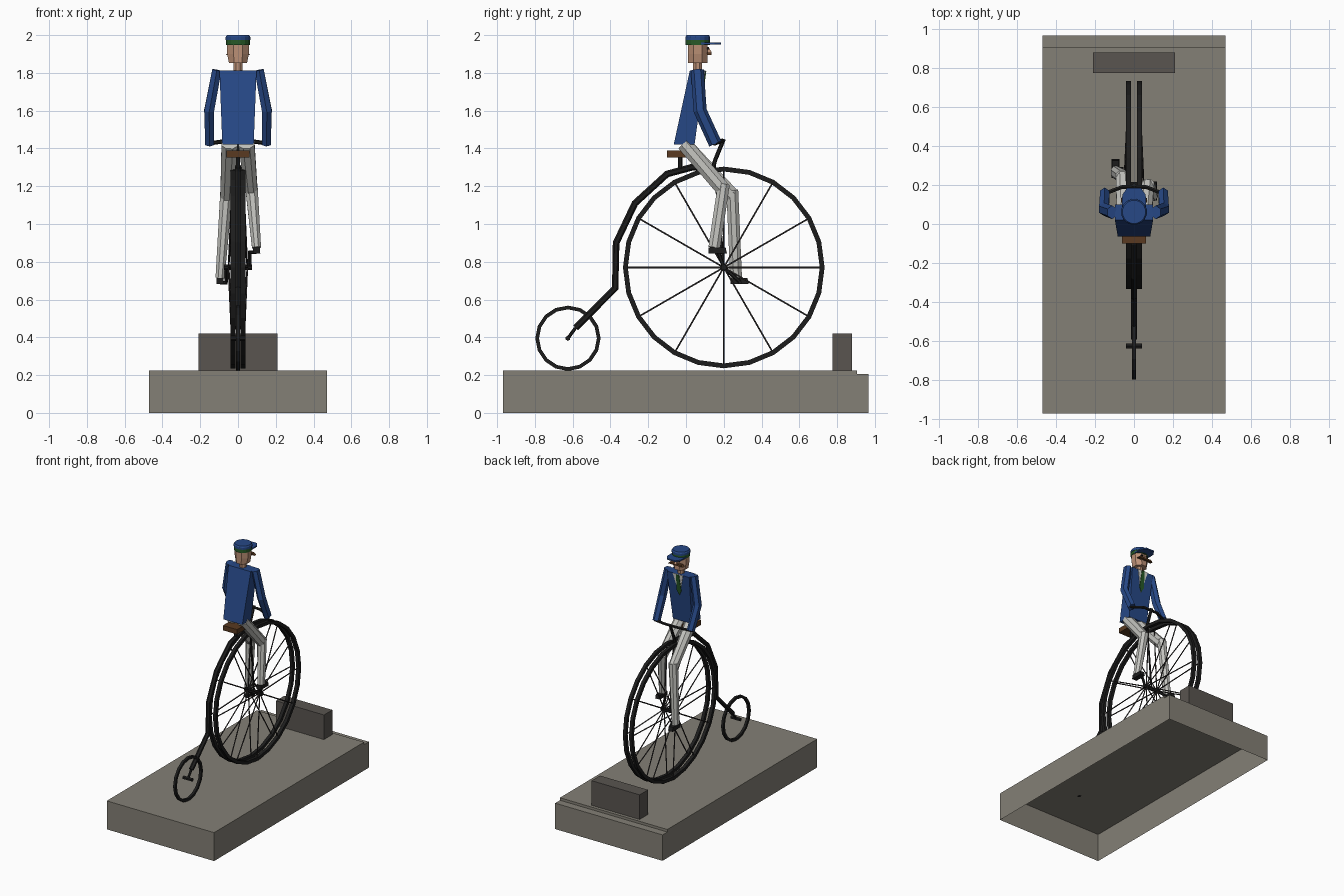
import bpy, bmesh, math
from mathutils import Vector

cube = bpy.data.objects.get("Cube")
if cube:
    bpy.data.objects.remove(cube, do_unlink=True)


def material(name, r, g, b):
    m = bpy.data.materials.new(name)
    m.use_nodes = True
    m.diffuse_color = (r, g, b, 1)
    m.node_tree.nodes["Principled BSDF"].inputs["Base Color"].default_value = (r, g, b, 1)
    return m


STONE = material("stone grey", .23, .215, .18)
PLAQUE = material("dark plaque", .1, .09, .08)
BLUE = material("jacket blue", .02, .065, .24)
CLOTH = material("trouser grey", .55, .55, .52)
SKIN = material("skin", .5, .28, .18)
BROWN = material("leather brown", .1, .042, .015)
GREEN = material("green", .02, .1, .02)
BLACK = material("black", .012, .012, .012)
WHITE = material("shirt white", .7, .7, .66)
STEEL = material("spoke steel", .04, .035, .035)


def finish(name, bm, mat):
    bmesh.ops.recalc_face_normals(bm, faces=bm.faces)
    mesh = bpy.data.meshes.new(name)
    bm.to_mesh(mesh)
    bm.free()
    mesh.materials.append(mat)
    obj = bpy.data.objects.new(name, mesh)
    bpy.context.collection.objects.link(obj)
    return obj


def add_sweep(bm, points, rx, rz=None, sides=6, closed=False):
    """Sweep a polygon along a path; rx may be a list with one radius per point."""
    pts = [Vector(p) for p in points]
    n = len(pts)
    radii = rx if isinstance(rx, list) else [rx] * n
    rings = []
    for i, p in enumerate(pts):
        a = pts[i - 1] if i or closed else p
        b = pts[(i + 1) % n] if i < n - 1 or closed else p
        t = ((p - a).normalized() + (b - p).normalized()).normalized()
        ref = Vector((0, 1, 0)) if abs(t.x) > .8 else Vector((1, 0, 0))
        s = (ref - t * ref.dot(t)).normalized()
        u = t.cross(s)
        ring = []
        for k in range(sides):
            ang = math.tau * (k + .5) / sides
            ring.append(bm.verts.new(p + s * math.cos(ang) * radii[i]
                                     + u * math.sin(ang) * (rz or radii[i])))
        rings.append(ring)
    for i in range(n if closed else n - 1):
        r0, r1 = rings[i], rings[(i + 1) % n]
        for k in range(sides):
            j = (k + 1) % sides
            bm.faces.new((r0[k], r0[j], r1[j], r1[k]))
    if not closed:
        bm.faces.new(rings[0])
        bm.faces.new(rings[-1])


def sweep(name, mat, points, rx, **kw):
    bm = bmesh.new()
    add_sweep(bm, points, rx, **kw)
    return finish(name, bm, mat)


def prism(name, mat, points, offset, open_bottom=False):
    """Polygon extruded by a vector."""
    bm = bmesh.new()
    lo = [bm.verts.new(p) for p in points]
    hi = [bm.verts.new(Vector(p) + Vector(offset)) for p in points]
    bm.faces.new(lo)
    bm.faces.new(hi)
    for i in range(len(lo)):
        j = (i + 1) % len(lo)
        bm.faces.new((lo[i], lo[j], hi[j], hi[i]))
    bmesh.ops.recalc_face_normals(bm, faces=bm.faces)
    if open_bottom:
        bmesh.ops.delete(bm, geom=[f for f in bm.faces if f.normal.z < -.9], context='FACES')
    return finish(name, bm, mat)


def block(name, mat, low, high, cx=0):
    """Tapered box: low and high are (z, half width, y back, y front)."""
    bm = bmesh.new()
    for z, w, y0, y1 in (low, high):
        for x, y in ((-w, y0), (w, y0), (w, y1), (-w, y1)):
            bm.verts.new((cx + x, y, z))
    bmesh.ops.convex_hull(bm, input=bm.verts)
    bmesh.ops.dissolve_limit(bm, angle_limit=.01, verts=bm.verts, edges=bm.edges)
    return finish(name, bm, mat)


def circle(x, cy, cz, r, n):
    return [(x, cy + r * math.cos(math.tau * i / n), cz + r * math.sin(math.tau * i / n))
            for i in range(n)]


# Plinth, hollow underneath, with a low step at one end
steps = [(-.97, 0), (-.97, .225), (.905, .225), (.905, .205), (.965, .205), (.965, 0)]
prism("plinth", STONE, [(-.47, y, z) for y, z in steps], (.94, 0, 0), open_bottom=True)
block("plaque", PLAQUE, (.225, .21, .775, .88), (.42, .21, .775, .88))

# Big double wheel: two rims with slanting spokes
HY, HZ = .2, .77
for side, x in (("left", 1), ("right", -1)):
    sweep(f"big_rim_{side}", BLACK, circle(.027 * x, HY, HZ, .521, 24),
          .018, rz=.018, sides=4, closed=True)
    bm = bmesh.new()
    for _, y, z in circle(0, HY, HZ, .515, 12):
        add_sweep(bm, [(.05 * x, HY, HZ), (.027 * x, y, z)], .0045, sides=5)
    finish(f"spokes_{side}", bm, STEEL)
sweep("axle", BLACK, [(-.075, HY, HZ), (.075, HY, HZ)], .016, sides=8)

# Small wheel and its axle
SY, SZ = -.625, .395
sweep("small_rim", BLACK, circle(0, SY, SZ, .163, 16), .014, sides=4, closed=True)
sweep("small_axle", BLACK, [(-.04, SY, SZ), (.04, SY, SZ)], .014, sides=6)

# Frame
spine = [(.13, 1.3), (.03, 1.3), (-.1, 1.265), (-.27, 1.11), (-.37, .9), (-.375, .66), (-.585, .45)]
sweep("backbone", BLACK, [(0, y, z) for y, z in spine], .018, sides=6)
sweep("rear_fork", BLACK, [(0, -.585, .45), (0, SY, SZ)], .009)
sweep("front_fork", BLACK, [(0, .15, 1.32), (0, HY, HZ)], .007)
sweep("steering_stem", BLACK, [(0, .14, 1.29), (0, .155, 1.34), (0, .2, 1.45)], .011)
sweep("handlebar", BLACK, [(-.165, .15, 1.425), (-.06, .19, 1.44), (.06, .19, 1.44), (.165, .15, 1.425)], .011)
block("seat", BROWN, (1.352, .062, -.1, .04), (1.39, .062, -.1, .04))
sweep("seat_post", BLACK, [(0, -.03, 1.27), (0, -.03, 1.36)], .012)

# Legs, shoes and cranks: one pedal up, one down
limbs = (("left", 1, (.07, .2, 1.18), (.098, .15, .875)),
         ("right", -1, (-.06, .245, 1.15), (-.095, .265, .715)))
for side, x, knee, ankle in limbs:
    bm = bmesh.new()
    add_sweep(bm, [(.045 * x, -.01, 1.425), knee], [.046, .036], sides=8, rz=.042)
    add_sweep(bm, [Vector(knee) + Vector((0, 0, .03)), ankle], [.036, .026], sides=8, rz=.034)
    finish(f"{side}_leg", bm, CLOTH)
    ax, ay, az = ankle
    block(f"{side}_shoe", BLACK, (az - .032, .02, ay - .03, ay + .067),
          (az, .018, ay - .03, ay + .06), cx=ax)
    sweep(f"{side}_crank", BLACK, [(.062 * x, HY, HZ), (.062 * x, ay + .02, az - .02)], .01)
    sweep(f"{side}_pedal", BLACK, [(.055 * x, ay + .02, az - .025), (ax, ay + .02, az - .025)], .009)
    # Arm, bent at the elbow
    sweep(f"{side}_arm", BLUE, [(.112 * x, .06, 1.815), (.153 * x, .075, 1.6), (.15 * x, .155, 1.425)],
          [.028, .03, .027], rz=.035, sides=6)

# Jacket, shirt front and tie
block("jacket", BLUE, (1.42, .083, -.065, .045), (1.812, .098, .02, .1))


def on_chest(x, z, lift):
    return (x, .045 + .055 * (z - 1.42) / .392 + lift, z)


def chest_plate(name, mat, outline, lift):
    prism(name, mat, [on_chest(x, z, lift) for x, z in outline], (0, .004, 0))


chest_plate("shirt_front", WHITE, [(-.045, 1.812), (.045, 1.812), (0, 1.64)], 0)
chest_plate("tie", GREEN, [(-.012, 1.81), (.012, 1.81), (.02, 1.68), (0, 1.64), (-.02, 1.68)], .004)

# Head, moustache and cap
CY = .062
sweep("neck", SKIN, [(0, CY, 1.8), (0, CY, 1.86)], .026, sides=8)
sweep("head", SKIN, [(0, CY, 1.852), (0, CY, 1.9), (0, CY, 1.955)], [.052, .062, .064], rz=.057, sides=8)
block("nose", SKIN, (1.908, .01, .1, .136), (1.938, .006, .1, .12))
block("moustache", BROWN, (1.895, .066, .11, .134), (1.909, .05, .11, .134))
for x in (-.022, .022):
    block("eye", BLACK, (1.924, .007, .11, .122), (1.934, .007, .11, .122), cx=x)
sweep("cap_band", GREEN, [(0, CY, 1.948), (0, CY, 1.974)], .065, sides=16)
sweep("cap_crown", BLUE, [(0, CY, 1.974), (0, CY, 1.99), (0, CY, 2)], [.067, .067, .06], sides=16)
brim = [(-.062, .075), (.062, .075), (.06, .15), (.035, .185), (-.035, .185), (-.06, .15)]
prism("cap_visor", BLUE, [(x, y, 1.95) for x, y in brim], (0, 0, .01))
